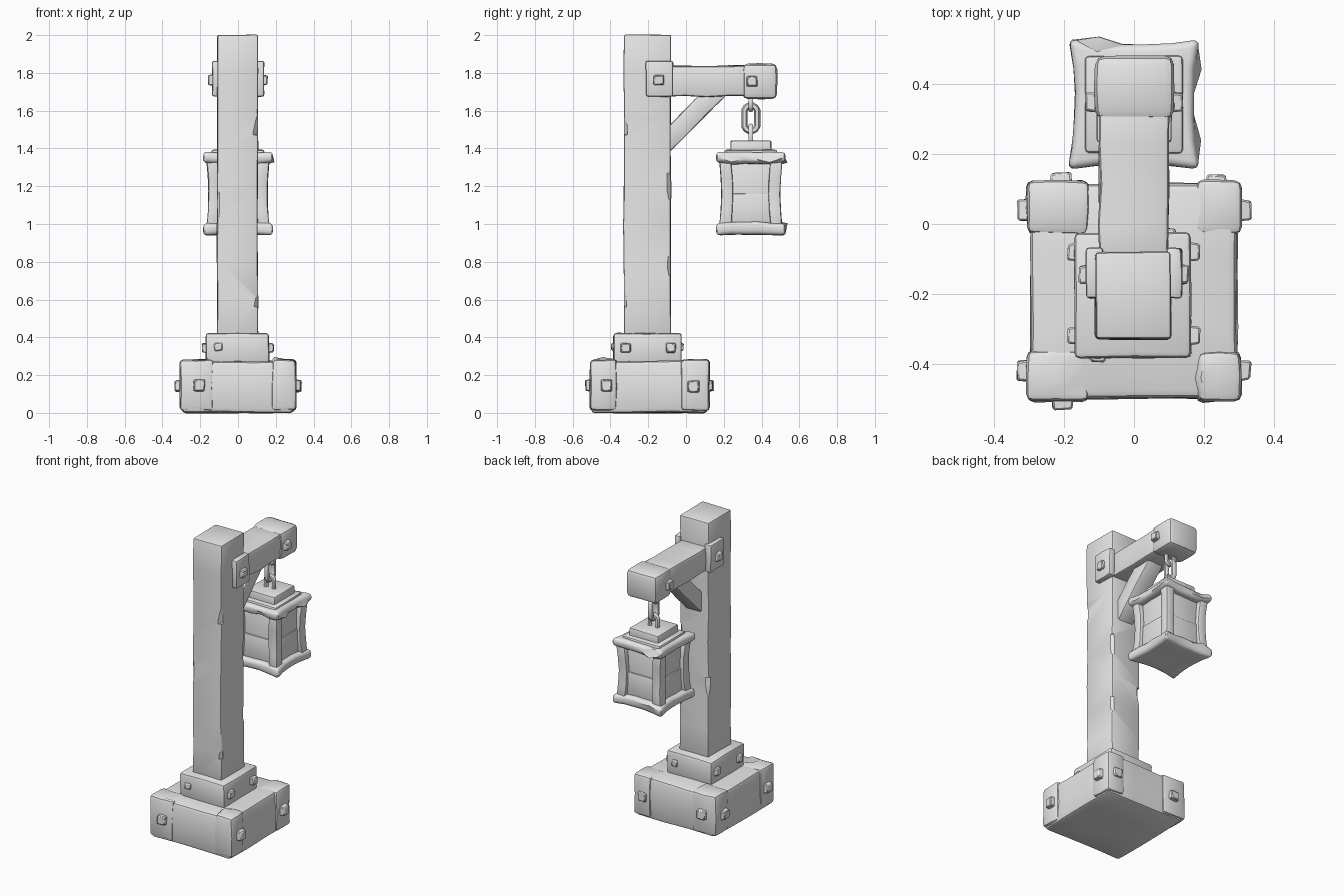
import bpy, bmesh, math, random
from mathutils import Vector, Matrix

if "Cube" in bpy.data.objects:
    bpy.data.objects.remove(bpy.data.objects["Cube"])

random.seed(4)
stone = bpy.data.materials.new("plain_grey")
stone.diffuse_color = (0.8, 0.8, 0.8, 1)
stone.use_nodes = True
stone.node_tree.nodes["Principled BSDF"].inputs["Base Color"].default_value = stone.diffuse_color


def finish(name, bm, angle=35):
    bmesh.ops.recalc_face_normals(bm, faces=bm.faces)
    me = bpy.data.meshes.new(name)
    bm.to_mesh(me)
    bm.free()
    ob = bpy.data.objects.new(name, me)
    bpy.context.collection.objects.link(ob)
    me.materials.append(stone)
    smooth(ob, angle)
    return ob


def smooth(ob, angle=35):
    bpy.ops.object.select_all(action='DESELECT')
    ob.select_set(True)
    bpy.context.view_layer.objects.active = ob
    bpy.ops.object.shade_smooth_by_angle(angle=math.radians(angle))


def block(name, lo, hi, bevel=0.012, cuts=(0, 0, 0), wobble=0.003, warp=None, matrix=None, seg=2):
    """Hand-worn box: cut along each axis, warped, bevelled and slightly uneven."""
    lo, hi = Vector(lo), Vector(hi)
    size, mid = hi - lo, (lo + hi) / 2
    bm = bmesh.new()
    bmesh.ops.create_cube(bm, size=2)
    for axis in range(3):
        n = Vector((0, 0, 0))
        n[axis] = 1
        for i in range(cuts[axis]):
            bmesh.ops.bisect_plane(bm, geom=bm.verts[:] + bm.edges[:] + bm.faces[:],
                                   plane_co=n * (2 * (i + 1) / (cuts[axis] + 1) - 1), plane_no=n)
    hard = [e for e in bm.edges if e.calc_face_angle(0) > 0.5]
    for v in bm.verts:
        u = v.co.copy()
        v.co = Vector([u[i] * size[i] / 2 for i in range(3)]) + (warp(u) if warp else Vector())
        v.co += Vector([random.uniform(-wobble, wobble) for _ in range(3)])
    bmesh.ops.bevel(bm, geom=hard, offset=bevel, segments=seg, profile=0.5, affect='EDGES')
    bmesh.ops.translate(bm, verts=bm.verts, vec=mid)
    if matrix:
        bmesh.ops.transform(bm, matrix=matrix, verts=bm.verts)
    return finish(name, bm)


def bolt(name, at, direction, size=0.06, height=0.03):
    """Square tapered stud pointing along direction, sunk slightly into the wall."""
    rot = Vector(direction).to_track_quat('Z', 'Y').to_matrix().to_4x4()
    h = size / 2
    block(name, (-h, -h, -0.02), (h, h, height), 0.005, wobble=0.003, seg=1,
          warp=lambda u: Vector((-u.x, -u.y, 0)) * (0.005 if u.z > 0 else 0),
          matrix=Matrix.Translation(at) @ rot)


def chip(target, places):
    """Knock small wedges out of the edges of a part."""
    bm = bmesh.new()
    for at, dims, turn in places:
        m = Matrix.Translation(at) @ Matrix.Rotation(turn, 4, 'Z') @ Matrix.Rotation(0.15, 4, 'X')
        bmesh.ops.create_cube(bm, size=1, matrix=m @ Matrix.Diagonal((*dims, 1)))
    cutter = finish("chip_cutter", bm)
    cutter.hide_render = True
    mod = target.modifiers.new("chips", 'BOOLEAN')
    mod.operation, mod.solver, mod.object = 'DIFFERENCE', 'EXACT', cutter
    bpy.context.view_layer.objects.active = target
    bpy.ops.object.modifier_apply(modifier=mod.name)
    bpy.data.objects.remove(cutter)
    smooth(target)


# Stone base with four clasped corners
block("base", (-0.295, -0.5, 0), (0.295, 0.115, 0.275), 0.022, (2, 2, 1), 0.004)
for sx in (-1, 1):
    for y0, y1, side in ((-0.51, -0.365, "front"), (-0.03, 0.125, "back")):
        inner = 0.13 if sx < 0 else 0.18
        x0, x1 = sorted((sx * inner, sx * 0.307))
        block(f"base_corner_{side}", (x0, y0, 0.012), (x1, y1, 0.282), 0.02, (1, 1, 1), 0.004)
    bolt("base_side_bolt", (sx * 0.305, -0.42, 0.145), (sx, 0, 0), 0.065)
    bolt("base_side_bolt", (sx * 0.305, 0.04, 0.14), (sx, 0, 0), 0.065)
bolt("base_front_bolt", (-0.205, -0.508, 0.145), (0, -1, 0), 0.065, 0.025)
bolt("base_back_bolt", (-0.21, 0.122, 0.145), (0, 1, 0), 0.065, 0.025)
bolt("base_back_bolt", (0.235, 0.122, 0.145), (0, 1, 0), 0.065, 0.02)

# Collar round the foot of the post
block("collar", (-0.17, -0.385, 0.26), (0.165, -0.025, 0.422), 0.016, (1, 1, 0), 0.003)
for sx in (-1, 1):
    for y in (-0.32, -0.08):
        bolt("collar_side_bolt", (sx * 0.168, y, 0.345), (sx, 0, 0), 0.055, 0.022)
bolt("collar_front_bolt", (-0.105, -0.385, 0.35), (0, -1, 0), 0.05, 0.01)
bolt("collar_back_bolt", (0.1, -0.025, 0.35), (0, 1, 0), 0.05, 0.012)

# Post with chipped edges
post = block("post", (-0.11, -0.33, 0.4), (0.105, -0.08, 2.0), 0.01, (0, 0, 7), 0.003)
chip(post, [((0.108, -0.335, 1.55), (0.03, 0.03, 0.16), 0.78),
            ((0.108, -0.335, 0.62), (0.026, 0.026, 0.12), 0.78),
            ((-0.113, -0.335, 1.1), (0.028, 0.028, 0.14), 0.78),
            ((0.108, -0.078, 1.2), (0.034, 0.034, 0.14), 0.78),
            ((0.108, -0.078, 0.78), (0.03, 0.03, 0.1), 0.78),
            ((-0.113, -0.078, 0.9), (0.03, 0.03, 0.12), 0.78)])

# Cross beam with swollen end and diagonal brace
block("beam", (-0.1, -0.12, 1.675), (0.1, 0.34, 1.838), 0.014, (0, 3, 0), 0.004)
block("beam_end", (-0.112, 0.3, 1.662), (0.115, 0.482, 1.85), 0.028, (1, 1, 1), 0.003)
tilt = Matrix.Translation((0, 0.035, 1.575)) @ Matrix.Rotation(math.radians(45), 4, 'X')
block("brace", (-0.06, -0.22, -0.05), (0.06, 0.2, 0.05), 0.01, (0, 2, 0), 0.003, matrix=tilt)

# Side plates clamping the beam to the post, and bolts
for sx in (-1, 1):
    x0, x1 = sorted((sx * 0.09, sx * 0.137))
    block("clamp_plate", (x0, -0.212, 1.675), (x1, -0.068, 1.862), 0.01, (0, 1, 1), 0.003)
    bolt("clamp_bolt", (sx * 0.135, -0.145, 1.762), (sx, 0, 0), 0.06, 0.022)
    bolt("beam_end_bolt", (sx * 0.112, 0.35, 1.755), (sx, 0, 0), 0.06, 0.027)

LY = 0.343  # lantern centre


# Chain of alternating stretched links
def link(z0, z1, half_width, wire, along_y):
    bm = bmesh.new()
    ring = half_width - wire
    n, sides = 12, 6
    rows = []
    for i in range(n):
        a = 2 * math.pi * (i + 0.5) / n
        stretch = math.copysign((z1 - z0) / 2 - half_width, math.sin(a))
        row = []
        for j in range(sides):
            b = 2 * math.pi * j / sides
            r = ring + wire * math.cos(b)
            w, d = r * math.cos(a), wire * math.sin(b)
            z = (z0 + z1) / 2 + r * math.sin(a) + stretch
            row.append(bm.verts.new((d, LY + w, z) if along_y else (w, LY + d, z)))
        rows.append(row)
    for i in range(n):
        for j in range(sides):
            a, b, k = rows[i], rows[(i + 1) % n], (j + 1) % sides
            bm.faces.new((a[j], b[j], b[k], a[k]))
    finish("chain_link", bm, 60)


link(1.59, 1.70, 0.045, 0.015, False)
link(1.475, 1.645, 0.052, 0.017, True)
link(1.40, 1.535, 0.045, 0.015, False)


# Lantern: cap, flared rims, corner bars, recessed panes
def flare(lift):
    def warp(u):
        k = abs(u.x * u.y) ** 3
        return Vector((u.x * k * 0.018, u.y * k * 0.018, lift * k * 0.008))
    return warp


block("lantern_cap", (-0.108, LY - 0.108, 1.36), (0.108, LY + 0.108, 1.442), 0.008, wobble=0.002)
block("lantern_roof", (-0.14, LY - 0.14, 1.35), (0.14, LY + 0.14, 1.392), 0.012, wobble=0.002)
block("lantern_top_rim", (-0.17, LY - 0.17, 1.318), (0.17, LY + 0.17, 1.378), 0.022,
      (4, 4, 0), 0.003, flare(1), seg=3)
block("lantern_bottom_rim", (-0.17, LY - 0.17, 0.945), (0.17, LY + 0.17, 1.01), 0.022,
      (4, 4, 0), 0.003, flare(-1), seg=3)
block("lantern_pane", (-0.13, LY - 0.13, 0.99), (0.13, LY + 0.13, 1.33), 0.005, wobble=0.001)
block("lantern_lower_pane", (-0.138, LY - 0.138, 0.99), (0.138, LY + 0.138, 1.16), 0.005, wobble=0.001)
for sx in (-1, 1):
    for sy in (-1, 1):
        x, y = sx * 0.13, LY + sy * 0.13
        block("lantern_corner_bar", (x - 0.031, y - 0.031, 0.99), (x + 0.031, y + 0.031, 1.33),
              0.008, (0, 0, 3), 0.002,
              lambda u, sx=sx, sy=sy: Vector((sx, sy, 0)) * 0.01 * (u.z ** 2 - 0.5))
